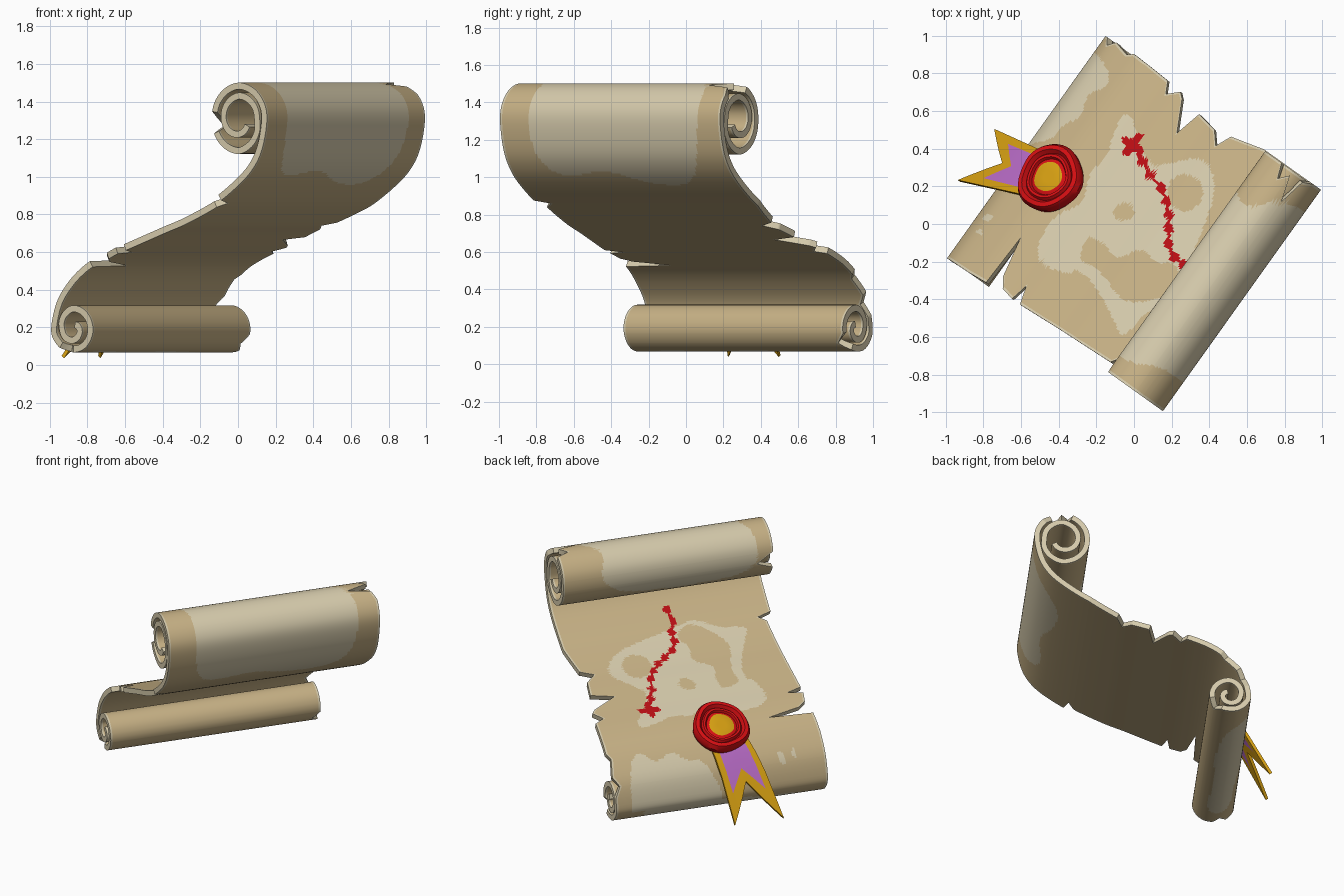
import bpy, bmesh, math
from mathutils import Vector

if "Cube" in bpy.data.objects:
    bpy.data.objects.remove(bpy.data.objects["Cube"])

AX, AY = 0.814, 0.581          # plan direction of the sheet (u); roll axis (w) is across it
HALF = 0.0175                  # half of the paper thickness


def world(u, w, z):
    return Vector((AX * u + AY * w, -AY * u + AX * w, z))


def material(name, r, g, b):
    lin = lambda c: ((c / 255 + 0.055) / 1.055) ** 2.4 if c > 10 else c / 255 / 12.92
    m = bpy.data.materials.new(name)
    m.diffuse_color = (lin(r), lin(g), lin(b), 1)
    m.use_nodes = True
    m.node_tree.nodes["Principled BSDF"].inputs["Base Color"].default_value = m.diffuse_color
    return m


TAN = material("parchment_tan", 200, 178, 134)
LIGHT = material("parchment_light", 215, 204, 173)
INK = material("ink_red", 188, 14, 20)
WAX = material("wax_red", 212, 14, 18)
GOLD = material("gold", 212, 158, 18)
PURPLE = material("ribbon_purple", 182, 106, 196)


def finish(bm, name, mats, angle=35):
    bmesh.ops.recalc_face_normals(bm, faces=bm.faces)
    me = bpy.data.meshes.new(name)
    bm.to_mesh(me)
    bm.free()
    for m in mats:
        me.materials.append(m)
    ob = bpy.data.objects.new(name, me)
    bpy.context.collection.objects.link(ob)
    bpy.context.view_layer.objects.active = ob
    ob.select_set(True)
    bpy.ops.object.shade_smooth_by_angle(angle=math.radians(angle))
    ob.select_set(False)
    return ob


def lerp_keys(keys, x):
    if x <= keys[0][0]:
        return keys[0][1]
    for (a, p), (b, q) in zip(keys, keys[1:]):
        if x <= b:
            return p + (q - p) * (x - a) / (b - a)
    return keys[-1][1]


def rounded(poly):             # corner cutting turns a rough polygon into a soft blob
    for _ in range(2):
        out = []
        for i, p in enumerate(poly):
            q = poly[(i + 1) % len(poly)]
            out += [(p[0] * .75 + q[0] * .25, p[1] * .75 + q[1] * .25),
                    (p[0] * .25 + q[0] * .75, p[1] * .25 + q[1] * .75)]
        poly = out
    return poly


def inside(poly, x, y):
    hit = False
    for i, (x1, y1) in enumerate(poly):
        x0, y0 = poly[i - 1]
        if (y1 > y) != (y0 > y) and x < (x0 - x1) * (y - y1) / (y0 - y1) + x1:
            hit = not hit
    return hit


def seg_dist(p, a, b):
    p, a, b = Vector(p), Vector(a), Vector(b)
    t = max(0, min(1, (p - a).dot(b - a) / (b - a).length_squared))
    return (p - a - (b - a) * t).length


# --- sheet profile: lower curl, S-shaped sheet, upper curl
LOW_R = [(180, .12), (270, .105), (360, .115), (450, .11), (540, .07), (720, .045), (790, .025)]
UP_R = [(0, .165), (90, .178), (180, .16), (270, .166), (360, .118), (450, .125), (540, .1), (630, .078), (700, .06)]


def spiral(cu, cz, keys, angles):
    return [(cu + lerp_keys(keys, a) * math.cos(math.radians(a)),
             cz + lerp_keys(keys, a) * math.sin(math.radians(a))) for a in angles]


ctrl = spiral(-.565, .19, LOW_R, range(780, 179, -30))
ctrl += [(-.65, .33), (-.57, .44), (-.47, .525), (-.35, .585), (-.2, .64), (0, .715), (.15, .77),
         (.35, .865), (.52, .98), (.61, 1.07), (.66, 1.17)]
ctrl += spiral(.52, 1.305, UP_R, range(0, 691, 30))
ctrl = [Vector(c) for c in ctrl]

dense = []
for i in range(len(ctrl) - 1):
    p0, p1, p2, p3 = ctrl[max(i - 1, 0)], ctrl[i], ctrl[i + 1], ctrl[min(i + 2, len(ctrl) - 1)]
    for k in range(12):
        t = k / 12
        dense.append(.5 * (2 * p1 + (p2 - p0) * t + (2 * p0 - 5 * p1 + 4 * p2 - p3) * t * t
                           + (3 * p1 - p0 - 3 * p2 + p3) * t ** 3))
arc = [0]
for a, b in zip(dense, dense[1:]):
    arc.append(arc[-1] + (b - a).length)
zero = arc[min(range(len(dense)), key=lambda i: (dense[i] - Vector((0, .715))).length)]
arc = [a - zero for a in arc]
KU = [(a, p.x) for a, p in zip(arc, dense)]
KZ = [(a, p.y) for a, p in zip(arc, dense)]

# --- torn edges: (arc position, w)
LO = [(-1.3, -.72), (-1.1, -.715), (-1.06, -.67), (-1.02, -.72), (-.9, -.725), (-.62, -.72), (-.485, -.71),
      (-.472, -.41), (-.44, -.56), (-.425, -.63), (-.385, -.685), (-.31, -.70), (-.287, -.60),
      (-.255, -.70), (0, -.685), (.36, -.67), (.40, -.62), (.43, -.715), (.6, -.72), (1.46, -.72),
      (1.53, -.61), (1.57, -.72), (1.8, -.72)]
HI = [(-1.25, .72), (-1.2, .67), (-1.15, .725), (-.85, .725), (-.78, .69), (-.72, .73), (-.6, .71),
      (-.56, .735), (-.42, .73), (-.31, .724), (-.275, .66), (-.215, .715), (-.185, .69), (-.095, .525),
      (-.055, .676), (.065, .657), (.125, .59), (.167, .677), (.37, .724), (1.1, .725), (1.16, .70),
      (1.19, .55), (1.23, .69), (1.27, .64), (1.3, .72), (1.8, .72)]

# --- painted areas: map in plan view, stains in plan view or (arc, w)
MAP = rounded([(-.02, .62), (-.1, .5), (-.13, .36), (-.24, .26), (-.26, .1), (-.42, .05), (-.54, -.18),
               (-.38, -.27), (-.28, -.24), (-.18, -.36), (-.1, -.52), (-.05, -.62), (.06, -.47), (.22, -.42),
               (.3, -.2), (.38, -.02), (.45, .2), (.38, .36), (.2, .32), (.1, .3), (.03, .42)])
HOLES = [rounded(p) for p in (
    [(.18, .2), (.24, .27), (.36, .24), (.38, .12), (.28, .05), (.19, .1)],
    [(-.3, -.2), (-.18, -.24), (-.06, -.42), (.08, -.42), (.24, -.36), (.24, -.2), (.12, -.22),
     (.05, -.12), (-.08, -.2), (-.16, -.1), (-.24, -.06)],
    [(-.12, .08), (-.02, .12), (.02, .04), (-.08, 0)])]
SPOTS = [rounded(p) for p in (
    [(-.13, .84), (-.12, .72), (-.24, .69), (-.27, .55), (-.36, .53), (-.42, .44), (-.54, .42),
     (-.62, .33), (-.9, .4), (-.3, 1.0)],
    [(-.38, -.2), (-.33, -.2), (-.31, -.26), (-.37, -.27)],
    [(-.8, .02), (-.76, .05), (-.73, .03), (-.77, 0)], [(-.84, -.05), (-.8, -.03), (-.79, -.07)])]
ROLL_SPOT = rounded([(-1.16, -.6), (-1.12, -.2), (-1.15, .1), (-1.1, .5), (-.9, .55), (-.88, .2), (-1, -.3), (-1, -.6)])
BACK_SPOT = rounded([(.57, .42), (.58, .15), (.7, -.1), (.62, -.4), (.8, -.54), (1.2, -.52), (1.32, -.62),
                     (1.62, -.6), (1.64, .2), (1.5, .48), (1.3, .4), (1.2, .58), (.8, .57)])
TRAIL = [(.0, .42), (.05, .33), (.09, .26), (.15, .19), (.175, .12), (.19, .05), (.19, -.03), (.19, -.11),
         (.22, -.18), (.27, -.22), (.31, -.29), (.38, -.32)]


def face_colour(s, w, x, y):
    if -.95 < s < .8:
        if -.02 < x < .45 and -.4 < y < .45:
            if any(math.hypot(x - a, y - b) < .026 for a, b in TRAIL):
                return 2
            if any(seg_dist((x, y), a, b) < .009 for a, b in zip(TRAIL, TRAIL[1:])):
                return 2
        if abs(x) < .1 and .3 < y < .55:
            if min(seg_dist((x, y), (-.035, .38), (.03, .46)), seg_dist((x, y), (-.04, .44), (.035, .39))) < .022:
                return 2
        if inside(MAP, x, y) and not any(inside(h, x, y) for h in HOLES):
            return 1
        return int(any(inside(p, x, y) for p in SPOTS))
    return int(inside(ROLL_SPOT, s, w))


# --- parchment: two skins plus a light torn rim
N = 108
count = int((arc[-1] - arc[0]) / .0135)
S = [arc[0] + (arc[-1] - arc[0]) * i / count for i in range(count + 1)]
S = sorted(S + [k[0] for k in LO + HI])
S = [s for i, s in enumerate(S) if i == 0 or s - S[i - 1] > 1e-4]
bm = bmesh.new()
grids, info = ([], []), []
for s in S:
    u, z = lerp_keys(KU, s), lerp_keys(KZ, s)
    e = .012
    tu = lerp_keys(KU, s + e) - lerp_keys(KU, s - e)
    tz = lerp_keys(KZ, s + e) - lerp_keys(KZ, s - e)
    ln = math.hypot(tu, tz)
    lo, hi = lerp_keys(LO, s), lerp_keys(HI, s)
    ws = [lo + (hi - lo) * j / N for j in range(N + 1)]
    info.append((s, u, ws))
    for g, side in zip(grids, (HALF, -HALF)):
        g.append([bm.verts.new(world(u - tz / ln * side, w, z + tu / ln * side)) for w in ws])
for k, g in enumerate(grids):
    for i in range(len(S) - 1):
        s = (S[i] + S[i + 1]) / 2
        for j in range(N):
            f = bm.faces.new((g[i][j], g[i + 1][j], g[i + 1][j + 1], g[i][j + 1]))
            w = (info[i][2][j] + info[i + 1][2][j + 1]) / 2
            p = world((info[i][1] + info[i + 1][1]) / 2, w, 0)
            if j in (0, N - 1):
                f.material_index = 1
            else:
                f.material_index = face_colour(s, w, p.x, p.y) if k == 0 else int(inside(BACK_SPOT, s, w))
A, B = grids
for i in range(len(S) - 1):
    for j in (0, N):
        bm.faces.new((A[i][j], A[i + 1][j], B[i + 1][j], B[i][j])).material_index = 1
for i in (0, len(S) - 1):
    for j in range(N):
        bm.faces.new((A[i][j], A[i][j + 1], B[i][j + 1], B[i][j])).material_index = 1
finish(bm, "parchment_scroll", [TAN, LIGHT, INK], 40)

# --- wax seal: lathed, slightly uneven rings with a gold centre
PROFILE = [(.03, .05), (.082, .05), (.1, .042), (.108, .058), (.122, .058), (.132, .042), (.148, .064),
           (.172, .06), (.187, .03), (.182, -.005), (.15, -.04)]
tilt, SEG = math.radians(33), 40
bm = bmesh.new()
rings = []
for r, h in PROFILE:
    ring = []
    for k in range(SEG):
        a = 2 * math.pi * k / SEG
        rr = r * (1 + .025 * math.sin(3 * a + 1) + .015 * math.sin(5 * a))
        a1, b1 = rr * math.cos(a), rr * math.sin(a)
        ring.append(bm.verts.new(world(-.49 + a1 * math.cos(tilt) - h * math.sin(tilt), -.06 + b1,
                                       .55 + a1 * math.sin(tilt) + h * math.cos(tilt))))
    rings.append(ring)
for i in range(len(rings) - 1):
    for k in range(SEG):
        n = (k + 1) % SEG
        bm.faces.new((rings[i][k], rings[i][n], rings[i + 1][n], rings[i + 1][k])).material_index = int(i == 0)
bm.faces.new(rings[0]).material_index = 1
bm.faces.new(rings[-1])
finish(bm, "wax_seal", [WAX, GOLD])

# --- swallow-tailed ribbon hanging from the seal, purple with a gold border
DROP = [(-.91, .01), (-.72, .325), (-.6, .475), (-.45, .59)]
COLS = [-1, -.72, -.36, 0, .36, .72, 1]
ROWS = [0, .2, .4, .6, .82, 1]
bm = bmesh.new()
top, low = [], []
for v in ROWS:
    for layer, d in ((top, .01), (low, -.01)):
        row = []
        for c in COLS:
            u = -.48 + v * (-.27 - .14 * abs(c))
            k = (-.48 - u) / .41
            w = -.06 - .127 * k + c * (.12 + .047 * k)
            row.append(bm.verts.new(world(u - d * .8, w, lerp_keys(DROP, u) + d * .6)))
        layer.append(row)
last = len(COLS) - 1
for i in range(len(ROWS) - 1):
    for j in range(last):
        for g in (top, low):
            f = bm.faces.new((g[i][j], g[i][j + 1], g[i + 1][j + 1], g[i + 1][j]))
            f.material_index = int(0 < j < last - 1 and i < len(ROWS) - 2)
    for j in (0, last):
        bm.faces.new((top[i][j], top[i + 1][j], low[i + 1][j], low[i][j]))
for i in (0, len(ROWS) - 1):
    for j in range(last):
        bm.faces.new((top[i][j], top[i][j + 1], low[i][j + 1], low[i][j]))
finish(bm, "ribbon", [GOLD, PURPLE], 25)
